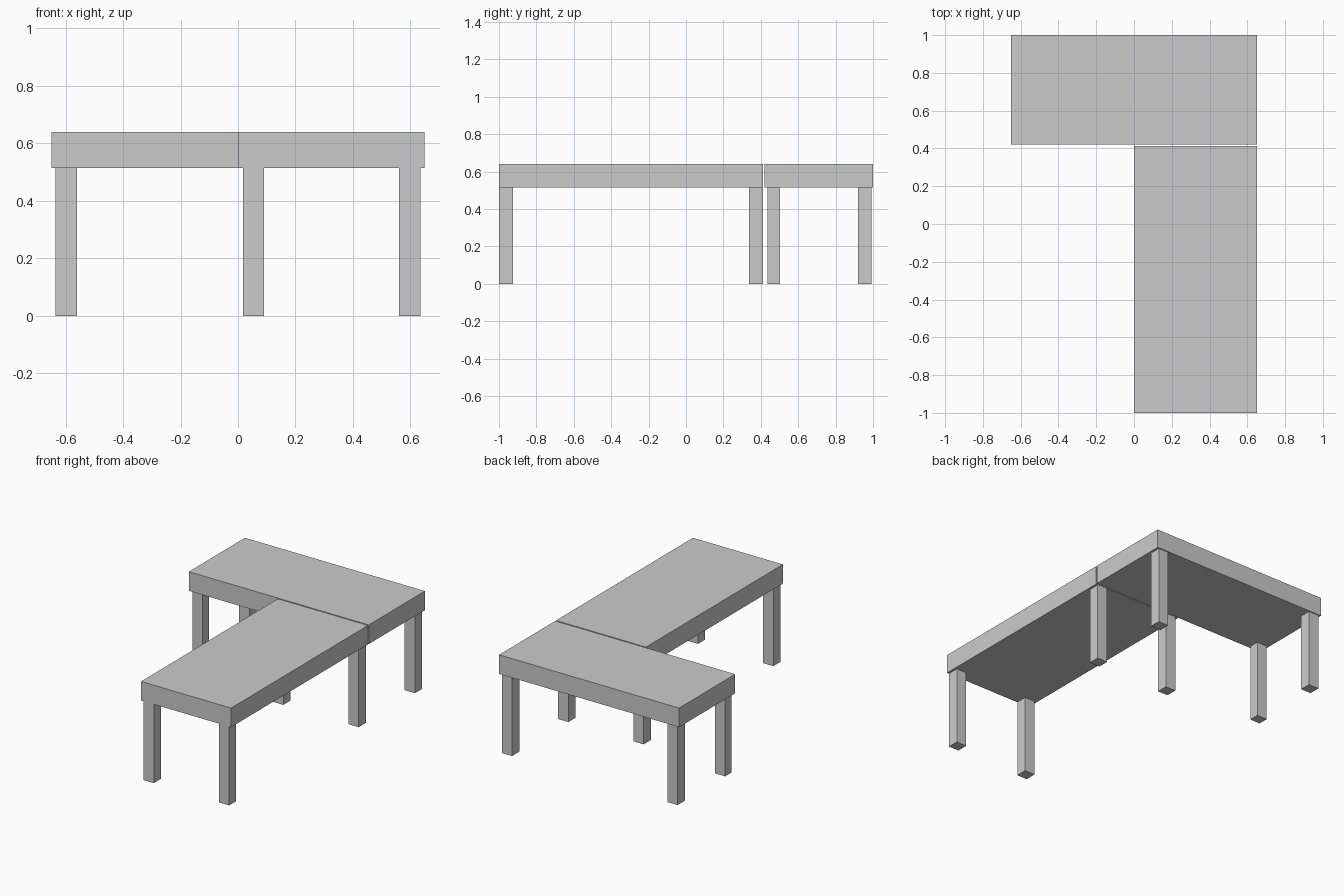
import bpy

if "Cube" in bpy.data.objects:
    bpy.data.objects.remove(bpy.data.objects["Cube"])


def box(name, x0, x1, y0, y1, z0, z1):
    """Axis-aligned box between the given limits."""
    bpy.ops.mesh.primitive_cube_add(
        size=1, location=((x0 + x1) / 2, (y0 + y1) / 2, (z0 + z1) / 2))
    ob = bpy.context.object
    ob.name = name
    ob.scale = (x1 - x0, y1 - y0, z1 - z0)
    bpy.ops.object.transform_apply(location=False, rotation=False, scale=True)
    return ob


UNDER, TOP = 0.515, 0.64
LEG = 0.074

# Two slabs forming the L, with a hairline gap between them
box("long_table_top", 0.0, 0.65, -1.0, 0.413, UNDER, TOP)
box("short_table_top", -0.65, 0.65, 0.421, 1.0, UNDER, TOP)

# Long table: a leg in each corner
for side, x in (("left", 0.017), ("right", 0.561)):
    for end, y in (("front", -0.999), ("back", 0.338)):
        box(f"long_table_{end}_{side}_leg", x, x + LEG, y, y + LEG, 0, UNDER)

# Short table: three legs, the inner corner rests beside the long table
box("short_table_front_left_leg", -0.635, -0.561, 0.436, 0.503, 0, UNDER)
for side, x in (("left", -0.635), ("right", 0.561)):
    box(f"short_table_back_{side}_leg", x, x + LEG, 0.919, 0.993, 0, UNDER)
